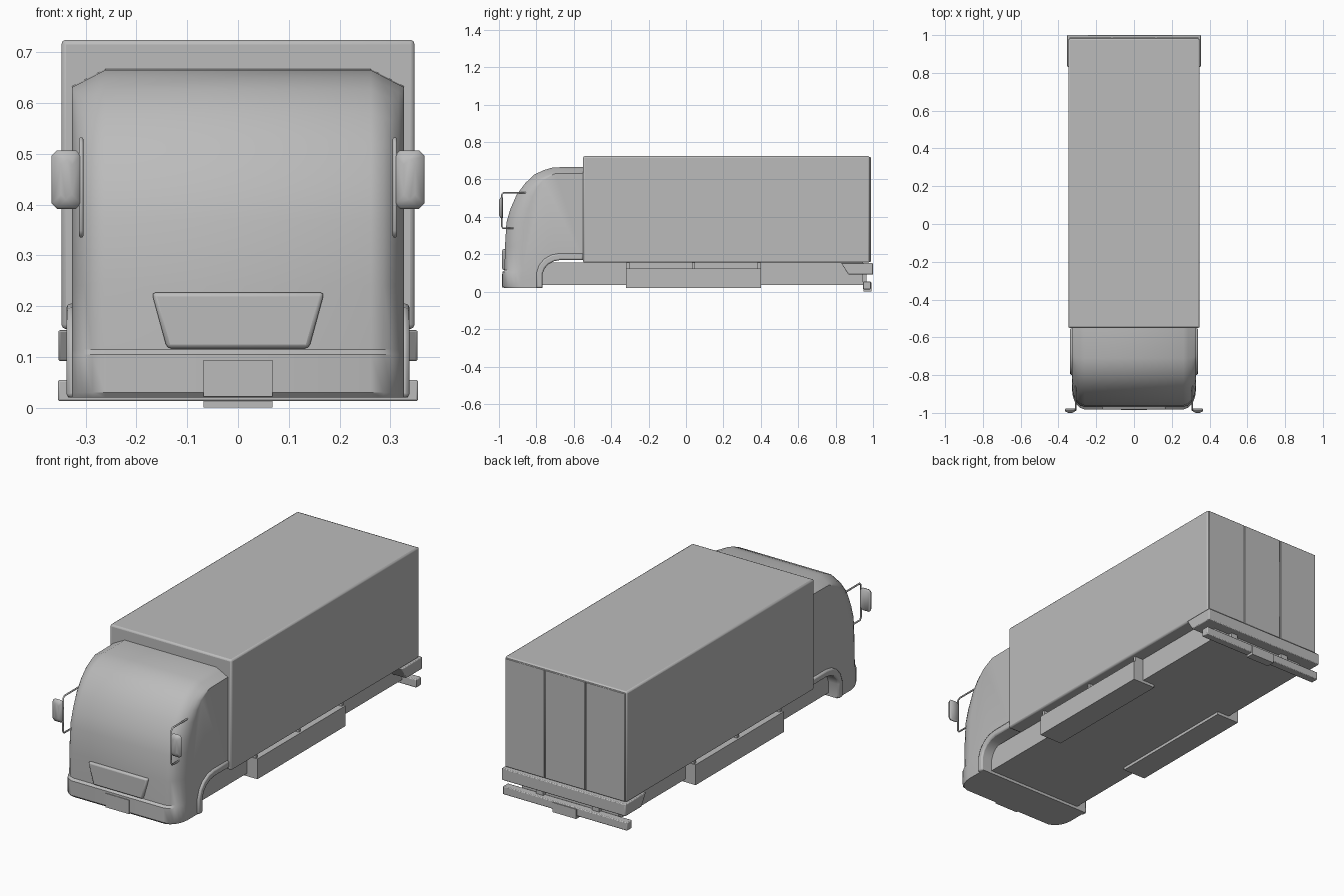
import bpy, bmesh
from mathutils import Vector

if "Cube" in bpy.data.objects:
    bpy.data.objects.remove(bpy.data.objects["Cube"])

GREY = (0.5, 0.5, 0.5, 1)
paint = bpy.data.materials.new("plain grey")
paint.use_nodes = True
paint.diffuse_color = GREY
paint.node_tree.nodes["Principled BSDF"].inputs["Base Color"].default_value = GREY


def finish(name, bm, bevel=0, segments=2, angle=35):
    """Turn a bmesh into a painted, softly edged object."""
    bmesh.ops.recalc_face_normals(bm, faces=bm.faces)
    mesh = bpy.data.meshes.new(name)
    bm.to_mesh(mesh)
    bm.free()
    mesh.materials.append(paint)
    obj = bpy.data.objects.new(name, mesh)
    bpy.context.collection.objects.link(obj)
    if bevel:
        mod = obj.modifiers.new("Bevel", 'BEVEL')
        mod.width, mod.segments = bevel, segments
        mod.limit_method = 'ANGLE'
    bpy.ops.object.select_all(action='DESELECT')
    obj.select_set(True)
    bpy.context.view_layer.objects.active = obj
    bpy.ops.object.shade_smooth_by_angle(angle=angle * 3.14159 / 180)
    return obj


def loft(name, rings, **kw):
    """Skin a list of matching closed rings and cap both ends."""
    bm = bmesh.new()
    loops = [[bm.verts.new(p) for p in ring] for ring in rings]
    for a, b in zip(loops, loops[1:]):
        for i in range(len(a)):
            j = (i + 1) % len(a)
            bm.faces.new((a[i], a[j], b[j], b[i]))
    bm.faces.new(loops[0])
    bm.faces.new(loops[-1])
    return finish(name, bm, **kw)


def prism(name, outline, x0, x1, **kw):
    """Extrude a side outline of (y, z) points across x."""
    return loft(name, [[(x, y, z) for y, z in outline] for x in (x0, x1)], **kw)


def box(name, x, y, z, **kw):
    return prism(name, [(y[0], z[0]), (y[1], z[0]), (y[1], z[1]), (y[0], z[1])], *x, **kw)


# Cab: side profile as (y, z, front corner weight, roof corner weight)
arch = [(-.767, .02), (-.767, .095), (-.755, .125), (-.735, .147), (-.705, .163), (-.67, .17), (-.55, .17)]
skin = [(-.55, .667, 0, 1), (-.71, .665, .1, 1), (-.76, .65, .3, 1), (-.81, .627, .5, .9),
        (-.86, .58, .7, .6), (-.905, .52, .9, .3), (-.94, .44, 1, .1), (-.96, .37, 1, 0),
        (-.968, .24, 1, 0), (-.97, .115, 1, 0), (-.982, .105, 1, 0), (-.982, .03, 1, 0), (-.973, .02, 1, 0)]
skin += [(y, z, 0, 0) for y, z in arch]
half = [(.327, 1), (.324, .75), (.316, .5), (.304, .28), (.287, .1), (.262, 0)]
stations = [(-x, t) for x, t in half] + half[::-1]
loft("cab", [[(x, y + .095 * t * wy, z - .52 * (abs(x) - .262) * wz) for y, z, wy, wz in skin]
             for x, t in stations], angle=38)

# Front grille panel and number plate
panel = [(-.17, .227), (.17, .227), (.14, .117), (-.14, .117)]
loft("grille_panel", [[(x, y, z) for x, z in panel] for y in (-.983, -.95)], bevel=.008)
box("front_plate", (-.068, .068), (-.985, -.975), (.022, .094))

# Cargo box with three rear door panels
box("cargo_box", (-.348, .348), (-.55, .982), (.155, .725), bevel=.009)
for name, a, b in (("right", -.342, -.118), ("middle", -.114, .114), ("left", .118, .342)):
    box(name + "_rear_door", (a, b), (.975, .988), (.16, .719), bevel=.002, segments=1)

# Chassis and rear bumpers
box("chassis", (-.276, .276), (-.8, .945), (.035, .157))
prism("rear_step", [(.83, .153), (1, .153), (1, .092), (.868, .092)], -.354, .354, bevel=.004)
box("rear_bumper", (-.355, .355), (.947, .988), (.013, .055), bevel=.004)
box("rear_plate", (-.068, .068), (.95, .993), (0, .05))
for s in (1, -1):
    box("bumper_hanger", (s * .14, s * .18), (.935, .965), (.035, .1))


def mirror_arm(name, x):
    """Bent rod that holds a wing mirror."""
    curve = bpy.data.curves.new(name, 'CURVE')
    curve.dimensions = '3D'
    curve.bevel_depth, curve.bevel_resolution = .0045, 1
    curve.use_fill_caps = True
    path = [(-.85, .529), (-.975, .529), (-.986, .518), (-.986, .35), (-.978, .339), (-.9, .339)]
    line = curve.splines.new('POLY')
    line.points.add(len(path) - 1)
    for p, (y, z) in zip(line.points, path):
        p.co = (x, y, z, 1)
    curve.materials.append(paint)
    bpy.context.collection.objects.link(bpy.data.objects.new(name, curve))


# Parts repeated on both sides
for s, side in ((1, "left"), (-1, "right")):
    # Wheel arch lip, following the cab cut-out
    outer = [(-.8, .02), (-.8, .1), (-.785, .143), (-.758, .175), (-.72, .197), (-.675, .205), (-.55, .205)]
    prism(side + "_arch_lip", outer + arch[::-1], s * .31, s * .338, bevel=.008)
    # Side tank and its hangers
    box(side + "_side_tank", (s * .205, s * .335), (-.32, .4), (.02, .125))
    for y in (-.31, .04, .39):
        box(side + "_tank_hanger", (s * .24, s * .325), (y - .007, y + .007), (.12, .157))
    # Wing mirror with a smaller, domed front
    mirror_arm(side + "_mirror_arm", s * .309)
    rings = []
    for y, inset in ((-.978, .004), (-.984, 0), (-.992, .003), (-1, .018)):
        x0, x1, z0, z1, c = .309 + inset, .367 - inset, .392 + inset, .507 - inset, .01
        ring = [(x0 + c, z0), (x1 - c, z0), (x1, z0 + c), (x1, z1 - c),
                (x1 - c, z1), (x0 + c, z1), (x0, z1 - c), (x0, z0 + c)]
        rings.append([(s * x, y, z) for x, z in ring])
    loft(side + "_mirror_head", rings, angle=50)
